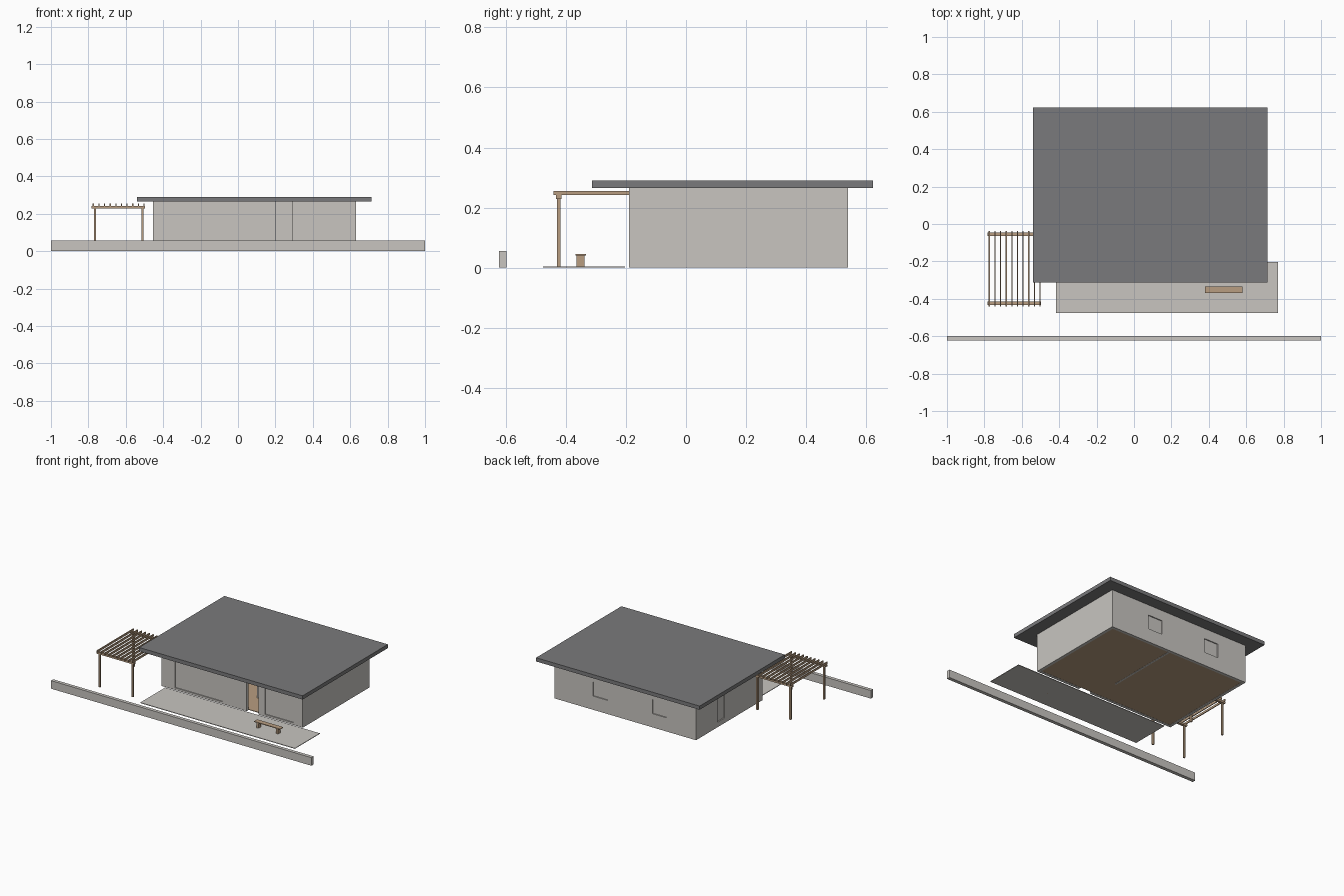
import bpy
import bmesh
from mathutils import Vector

default_cube = bpy.data.objects.get("Cube")
if default_cube:
    bpy.data.objects.remove(default_cube, do_unlink=True)


def material(name, color):
    mat = bpy.data.materials.new(name)
    mat.use_nodes = True
    mat.diffuse_color = (*color, 1)
    mat.node_tree.nodes["Principled BSDF"].inputs["Base Color"].default_value = (*color, 1)
    return mat


PLASTER = material("pale_plaster", (0.58, 0.56, 0.53))
ROOF = material("dark_grey_roof", (0.195, 0.195, 0.2))
WOOD = material("light_wood", (0.48, 0.34, 0.22))


def box(name, xs, ys, zs, mat):
    """Axis-aligned box from (low, high) pairs."""
    low, high = (Vector(corner) for corner in zip(xs, ys, zs))
    bm = bmesh.new()
    bmesh.ops.create_cube(bm, size=1)
    for v in bm.verts:
        v.co = (low + high) / 2 + v.co * (high - low)
    mesh = bpy.data.meshes.new(name)
    bm.to_mesh(mesh)
    bm.free()
    mesh.materials.append(mat)
    obj = bpy.data.objects.new(name, mesh)
    bpy.context.collection.objects.link(obj)
    return obj


def around(center, width):
    return (center - width / 2, center + width / 2)


def cut(target, xs, ys, zs):
    """Subtract a box from the target and discard the cutter."""
    cutter = box("cutter", xs, ys, zs, PLASTER)
    cutter.hide_render = True
    mod = target.modifiers.new("opening", 'BOOLEAN')
    mod.operation = 'DIFFERENCE'
    mod.solver = 'EXACT'
    mod.object = cutter
    bpy.context.view_layer.objects.active = target
    bpy.ops.object.modifier_apply(modifier=mod.name)
    bpy.data.objects.remove(cutter, do_unlink=True)


# House shell, hollow and open at the bottom
LEFT, RIGHT, FRONT, BACK = 0.63, -0.455, -0.19, 0.54
EAVES, THICK = 0.265, 0.02
inner_x = (RIGHT + THICK, LEFT - THICK)
inner_y = (FRONT + THICK, BACK - THICK)
walls = box("house_walls", (RIGHT, LEFT), (FRONT, BACK), (0, EAVES), PLASTER)
cut(walls, inner_x, inner_y, (-0.1, 0.4))

# Full-height open entrance
cut(walls, (0.2, 0.29), (FRONT - 0.1, FRONT + 0.1), (-0.1, 0.4))


# Window openings with recessed panes
def window(name, xs, ys, zs, axis):
    spans = [xs, ys]
    wall_middle = sum(spans[axis]) / 2
    spans[axis] = around(wall_middle, THICK * 3)
    cut(walls, *spans, zs)
    spans[axis] = around(wall_middle, 0.006)
    box(name, *spans, zs, PLASTER)


front_y = (FRONT, FRONT + THICK)
back_y = (BACK - THICK, BACK)
window("front_window_wide", (-0.35, 0.015), front_y, (0.015, 0.23), 1)
window("front_window_narrow", (0.34, 0.56), front_y, (0.015, 0.23), 1)
window("back_window_left", (0.225, 0.335), back_y, (0.095, 0.193), 1)
window("back_window_right", (-0.23, -0.12), back_y, (0.095, 0.193), 1)
window("side_window", (RIGHT, RIGHT + THICK), (0.225, 0.305), (0.035, 0.205), 0)

# Interior floor and partition
box("floor", inner_x, inner_y, (0.001, 0.005), WOOD)
box("partition_wall", (0.145, 0.158), (0, inner_y[1]), (0, EAVES), PLASTER)

# Flat overhanging roof
box("roof_slab", (-0.54, 0.715), (-0.313, 0.622), (EAVES, 0.291), ROOF)

# Terrace and boundary wall
box("terrace", (-0.417, 0.77), (-0.476, -0.203), (0, 0.004), PLASTER)
box("boundary_wall", (-1, 1), (-0.622, -0.598), (0, 0.056), PLASTER)

# Bench
box("bench_seat", (0.38, 0.58), (-0.368, -0.333), (0.041, 0.046), WOOD)
for x in (0.405, 0.555):
    box("bench_leg", around(x, 0.015), (-0.364, -0.338), (0, 0.041), WOOD)

# Pergola: posts, two beams and a row of slats
for y in (-0.424, -0.055):
    box("pergola_beam", (-0.782, -0.496), around(y, 0.018), (0.229, 0.242), WOOD)
    for x in (-0.764, -0.51):
        box("pergola_post", around(x, 0.012), around(y, 0.012), (0, 0.229), WOOD)

SLATS = 10
for i in range(SLATS):
    x = -0.774 + i * 0.272 / (SLATS - 1)
    box("pergola_slat", around(x, 0.006), (-0.441, -0.038), (0.242, 0.256), WOOD)
